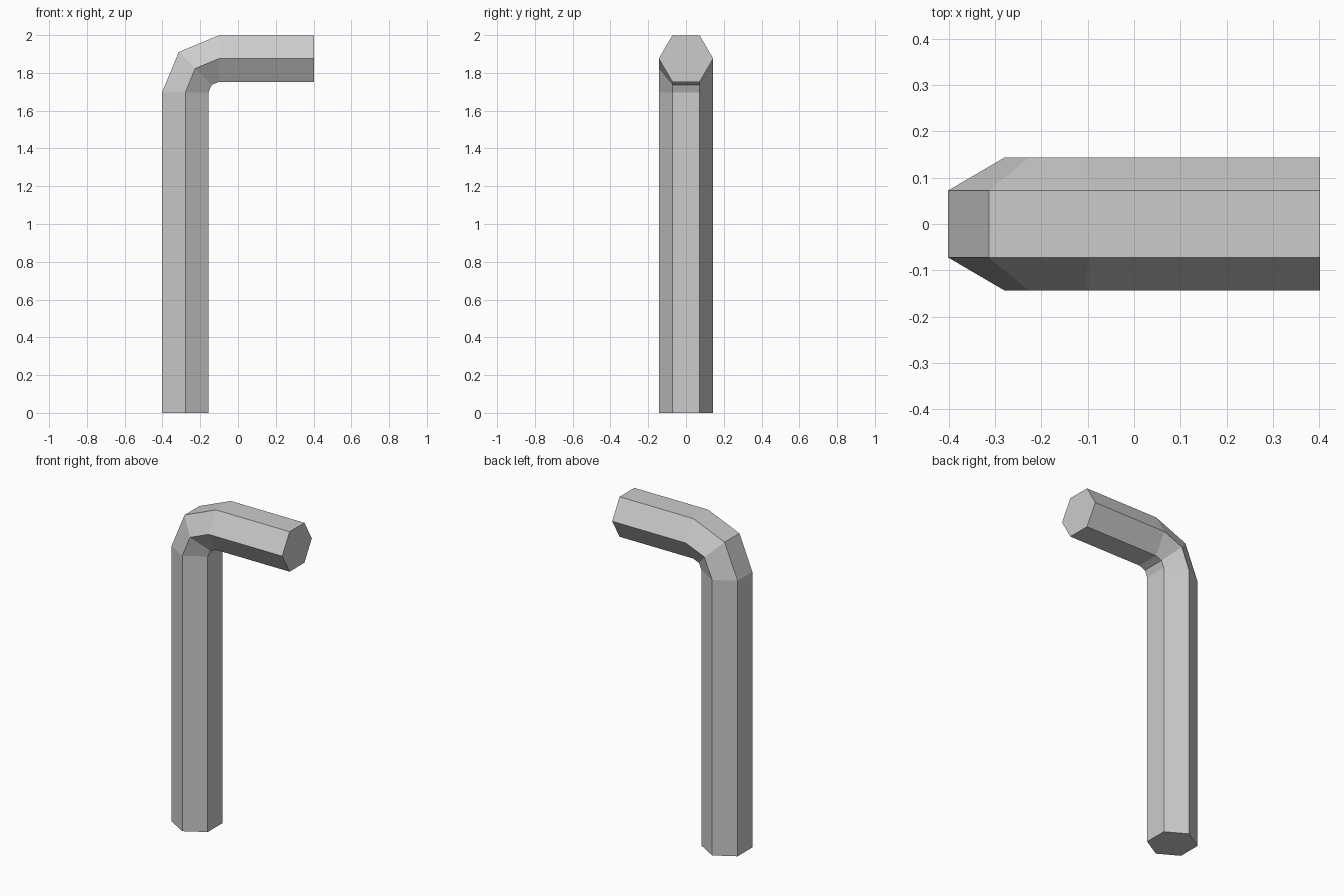
import bpy, bmesh, math

if "Cube" in bpy.data.objects:
    bpy.data.objects.remove(bpy.data.objects["Cube"])

R = 0.144                      # hexagon corner radius
BEND_X, BEND_Z = -0.10, 1.697  # centre of the elbow
BEND_R = 0.179                 # elbow radius along the bar centre

bm = bmesh.new()


def ring(x, z, tilt):
    """Hexagon around (x, z); tilt turns it from level (0) to upright (90)."""
    verts = []
    for i in range(6):
        a = math.radians(60 * i)
        y, d = R * math.cos(a), -R * math.sin(a) * 0.987
        verts.append(bm.verts.new((x + d * math.cos(tilt), y, z - d * math.sin(tilt))))
    return verts


# Path: foot of long arm, three elbow stations, tip of short arm
path = [(BEND_X - BEND_R, 0, 0)]
for deg in (0, 45, 90):
    t = math.radians(deg)
    path.append((BEND_X - BEND_R * math.cos(t), BEND_Z + BEND_R * math.sin(t), t))
path.append((0.402, BEND_Z + BEND_R, math.pi / 2))

# Skin and end caps
rings = [ring(*p) for p in path]
for a, b in zip(rings, rings[1:]):
    for i in range(6):
        j = (i + 1) % 6
        bm.faces.new((a[i], a[j], b[j], b[i]))
bm.faces.new(rings[0])
bm.faces.new(rings[-1])
bmesh.ops.recalc_face_normals(bm, faces=bm.faces)

mesh = bpy.data.meshes.new("hex_key")
bm.to_mesh(mesh)
bm.free()
bpy.context.collection.objects.link(bpy.data.objects.new("hex_key", mesh))
